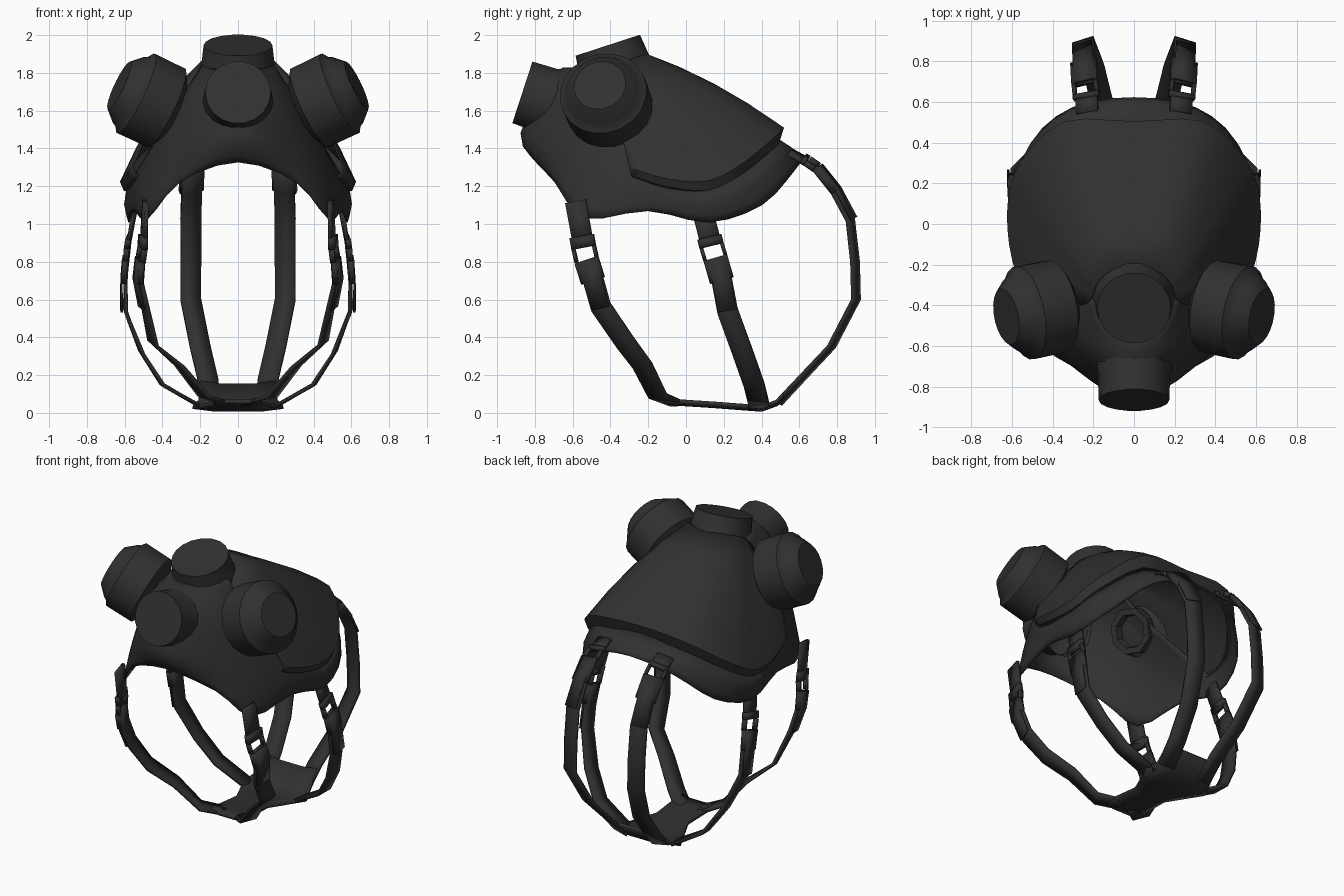
import bpy, bmesh, math
from mathutils import Vector

if "Cube" in bpy.data.objects:
    bpy.data.objects.remove(bpy.data.objects["Cube"])

rubber = bpy.data.materials.new("black_rubber")
rubber.use_nodes = True
rubber.diffuse_color = (0.03, 0.03, 0.03, 1)
rubber.node_tree.nodes["Principled BSDF"].inputs["Base Color"].default_value = (0.03, 0.03, 0.03, 1)


def finish(name, bm, thick=0.0, angle=35):
    bmesh.ops.recalc_face_normals(bm, faces=bm.faces)
    mesh = bpy.data.meshes.new(name)
    bm.to_mesh(mesh)
    bm.free()
    mesh.materials.append(rubber)
    ob = bpy.data.objects.new(name, mesh)
    bpy.context.collection.objects.link(ob)
    if thick:
        mod = ob.modifiers.new("thickness", "SOLIDIFY")
        mod.thickness, mod.offset = thick, 0
    bpy.ops.object.select_all(action="DESELECT")
    ob.select_set(True)
    bpy.context.view_layer.objects.active = ob
    bpy.ops.object.shade_smooth_by_angle(angle=math.radians(angle))
    return ob


def smooth(pts, n, closed=False):
    # Catmull-Rom refinement of a point list
    pts = [Vector(p) for p in pts]
    count, out = len(pts), []
    pick = (lambda i: pts[i % count]) if closed else (lambda i: pts[max(0, min(count - 1, i))])
    for i in range(count if closed else count - 1):
        a, b, c, d = (pick(i + k) for k in (-1, 0, 1, 2))
        for s in range(n):
            t = s / n
            out.append(0.5 * (2 * b + (c - a) * t + (2 * a - 5 * b + 4 * c - d) * t * t
                              + (3 * b - a - 3 * c + d) * t ** 3))
    return out if closed else out + [pts[-1]]


def grid(name, rows, closed=False, thick=0.02, angle=35, keep=lambda row, col: True, cap=False):
    bm = bmesh.new()
    vs = [[bm.verts.new(p) for p in row] for row in rows]
    n = len(rows[0])
    for k, (r, s) in enumerate(zip(vs, vs[1:])):
        for i in range(n if closed else n - 1):
            if keep(k, i):
                j = (i + 1) % n
                bm.faces.new((r[i], r[j], s[j], s[i]))
    if cap:
        bm.faces.new(vs[-1])
    bmesh.ops.delete(bm, geom=[v for v in bm.verts if not v.link_faces], context="VERTS")
    return finish(name, bm, thick, angle)


def mirrored(half, closed):
    # half runs from the back centre to the front
    other = [(-x, y, z) for x, y, z in reversed(half[1:-1] if closed else half[1:])]
    return half + other if closed else other + half


def lathe(name, profile, origin, axis, segs=18, cap=True):
    rot = Vector((0, 0, 1)).rotation_difference(Vector(axis).normalized())
    rows = [[Vector(origin) + rot @ Vector((r * math.cos(a), r * math.sin(a), h))
             for a in (math.tau * i / segs for i in range(segs))] for r, h in profile]
    return grid(name, rows, True, 0, 35, cap=cap)


# Facepiece: rings from the crown down to the sealing skirt, open under the cover
face_rings = [
    [(0, -.26, 1.88), (.1, -.28, 1.87), (.16, -.33, 1.86), (.18, -.37, 1.85),
     (.18, -.42, 1.84), (.15, -.48, 1.83), (.09, -.53, 1.82), (0, -.55, 1.82)],
    [(0, .08, 1.68), (.2, .06, 1.65), (.35, -.02, 1.53), (.38, -.16, 1.5),
     (.33, -.35, 1.62), (.29, -.52, 1.67), (.18, -.655, 1.73), (0, -.71, 1.79)],
    [(0, .48, 1.45), (.32, .46, 1.41), (.53, .28, 1.26), (.585, .1, 1.18),
     (.56, -.12, 1.2), (.48, -.42, 1.28), (.29, -.69, 1.39), (0, -.87, 1.48)],
    [(0, .62, 1.35), (.3, .57, 1.28), (.5, .4, 1.1), (.575, .12, 1.01),
     (.545, -.2, 1.07), (.48, -.54, 1.03), (.31, -.69, 1.22), (0, -.79, 1.33)],
]
rings = [smooth(mirrored(r, True), 3, True) for r in face_rings]
columns = [smooth(c, 3) for c in zip(*rings)]
rows = [list(r) for r in zip(*columns)]
grid("facepiece", rows, True, 0.012, 50, lambda row, col: row >= 6 or 10 <= col < 32)

# Wide cover over the forehead with a turned-down rim
cover_top = [(0, -.22, 1.9), (.11, -.23, 1.89), (.18, -.29, 1.87),
             (.2, -.34, 1.84), (.22, -.38, 1.8), (.28, -.42, 1.68)]
cover_rim = [(0, .5, 1.51), (.34, .5, 1.49), (.55, .31, 1.33),
             (.615, .12, 1.23), (.61, -.1, 1.24), (.56, -.3, 1.3)]
top = smooth(mirrored(cover_top, False), 3)
rim = smooth(mirrored(cover_rim, False), 3)
rows = []
for t in (0, .25, .5, .75, 1):
    bulge = 4 * t * (1 - t)
    rows.append([a.lerp(b, t) + Vector((b.x * .04, 0, .035)) * bulge for a, b in zip(top, rim)])
rows.append([Vector((p.x * .97, p.y * .96, p.z - .04 - .03 * max(0, p.y) / .5)) for p in rim])
rows.append([Vector((p.x * .93, p.y * .93, p.z - .05)) for p in rim])
grid("forehead_cover", rows, False, 0.01)

# Front and top ports
lathe("front_port", [(.2, .06), (.178, .14), (.174, .28)], (0, -.6, 1.61), (0, -.95, .31))
lathe("top_port", [(.225, -.03), (.195, .06), (.182, .175)], (0, -.36, 1.78), (0, -.31, .95))

# Side filters with an eight-sided inlet inside the mask
filter_profile = [(.15, -.05), (.2, -.02), (.232, 0), (.234, .18), (.205, .2), (.195, .22), (.14, .28)]
for side, label in ((1, "left"), (-1, "right")):
    base, axis = Vector((.38 * side, -.405, 1.615)), Vector((.88 * side, -.18, .42)).normalized()
    lathe(label + "_filter", filter_profile, base, axis, 20)
    lathe(label + "_inlet", [(.15, -.02), (.15, -.1), (.11, -.1), (.1, -.05)], base, axis, 8)


def ribbon(name, pts, hub, width, shift=0, lift=0, thick=0.02):
    # flat band along pts; hub gives the point it wraps around
    rows = []
    for i, p in enumerate(pts):
        tangent = (pts[min(i + 1, len(pts) - 1)] - pts[max(i - 1, 0)]).normalized()
        out = p - hub(p)
        out = (out - tangent * out.dot(tangent)).normalized()
        across = tangent.cross(out)
        c = p + across * shift + out * lift
        rows.append([c - across * width / 2, c + across * width / 2])
    return grid(name, rows, False, thick, 25)


# Straps: lug, open buckle, webbing and loose tab, wrapped over the head
straps = {
    "front": ([(.49, -.585, 1.12), (.5, -.54, .875), (.51, -.525, .81), (.52, -.49, .7), (.49, -.45, .56),
               (.45, -.32, .37), (.31, -.23, .25), (.18, -.15, .09), (.05, -.04, .045)],
              lambda p: Vector((0, p.y * .75, .7))),
    "side": ([(.55, .09, 1.06), (.58, .135, .885), (.585, .155, .82), (.595, .19, .7), (.595, .22, .54),
              (.51, .3, .32), (.4, .36, .15), (.19, .39, .03)],
             lambda p: Vector((0, p.y, .7))),
    "back": ([(.23, .55, 1.38), (.235, .64, 1.33), (.24, .69, 1.295), (.245, .79, 1.17), (.25, .87, 1.02),
              (.25, .895, .8), (.25, .9, .6), (.2, .77, .35), (.16, .61, .18), (.15, .49, .05)],
             lambda p: Vector((0, .1, .7))),
}
for kind, (path, hub) in straps.items():
    for side, label in ((1, "left"), (-1, "right")):
        pts = [Vector((x * side, y, z)) for x, y, z in path]
        name = label + "_" + kind
        ribbon(name + "_lug", pts[:2], hub, .11)
        ribbon(name + "_strap", pts[2:], hub, .11)
        ribbon(name + "_tab", pts[2:5], hub, .1, 0, .022, .012)
        ribbon(name + "_buckle_plate", pts[2:4], hub, .13, 0, .01, .03)
        for edge in (-1, 1):
            ribbon(name + "_buckle_bar", pts[1:3], hub, .018, edge * .056, .005, .03)
        cross = [pts[1].lerp(pts[0], .25), pts[1]]
        ribbon(name + "_buckle_top", cross, hub, .13, 0, .005, .03)

# Crown pad joining all the straps
pad = [(-.13, .12, .06), (-.05, .13, .048), (.15, .12, .035),
       (.32, .2, .022), (.4, .24, .016), (.48, .21, .045), (.58, .2, .15)]
grid("crown_pad", [[(-w, y, z + .015), (-w / 2, y, z), (w / 2, y, z), (w, y, z + .015)]
                   for y, w, z in pad], False, .02)
